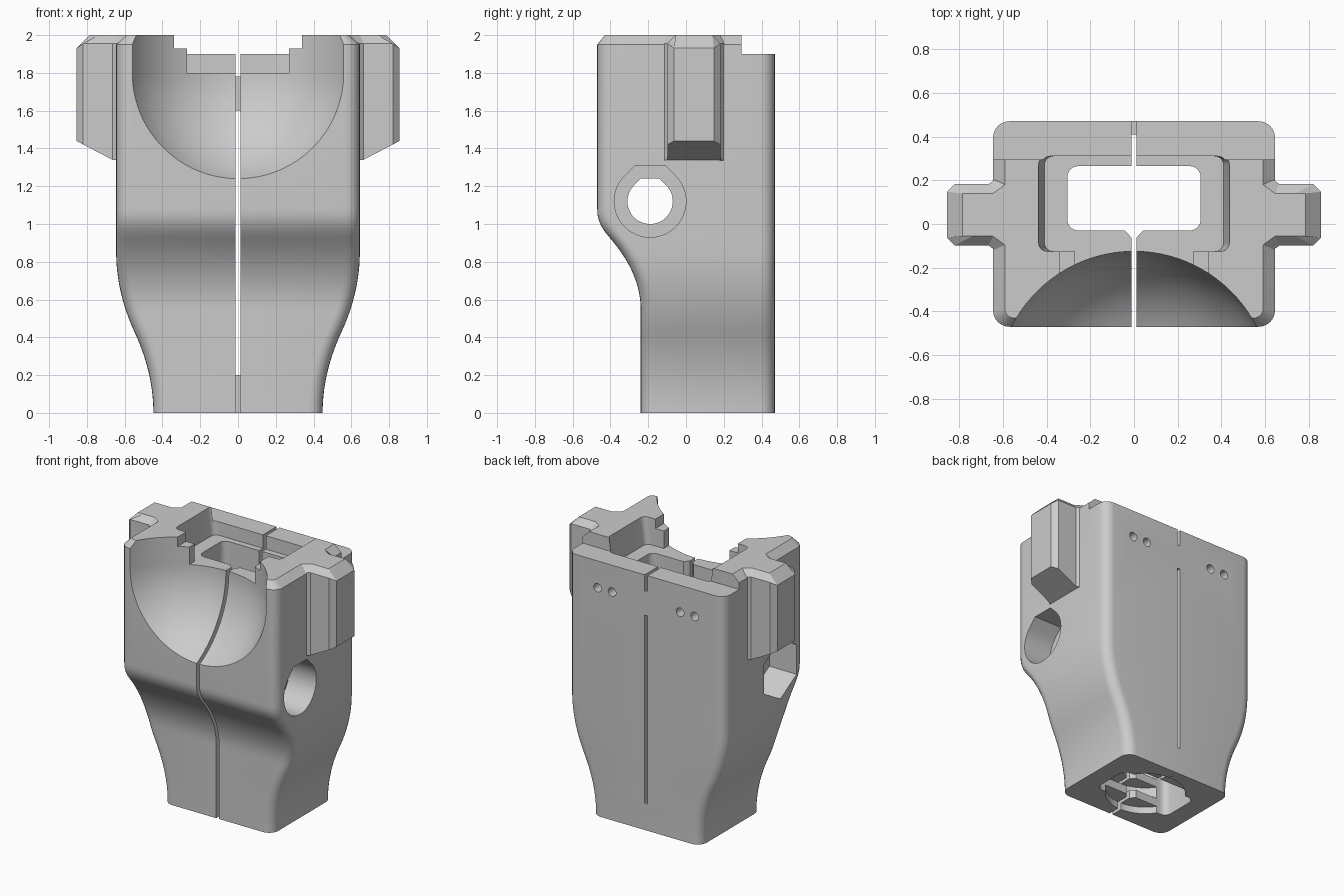
import bpy, bmesh, math
from math import sin, cos, pi

if "Cube" in bpy.data.objects:
    bpy.data.objects.remove(bpy.data.objects["Cube"])

grey = bpy.data.materials.new("plain grey")
grey.use_nodes = True
GREY = (0.6, 0.6, 0.6, 1)
grey.diffuse_color = GREY
grey.node_tree.nodes["Principled BSDF"].inputs["Base Color"].default_value = GREY


def loft(name, rings):
    """Skin equal-length point rings and cap both ends."""
    bm = bmesh.new()
    rows = [[bm.verts.new(p) for p in ring] for ring in rings]
    n = len(rows[0])
    for a, b in zip(rows, rows[1:]):
        for i in range(n):
            j = (i + 1) % n
            bm.faces.new((a[i], a[j], b[j], b[i]))
    bm.faces.new(rows[0])
    bm.faces.new(rows[-1])
    bmesh.ops.recalc_face_normals(bm, faces=bm.faces)
    mesh = bpy.data.meshes.new(name)
    bm.to_mesh(mesh)
    bm.free()
    mesh.materials.append(grey)
    ob = bpy.data.objects.new(name, mesh)
    bpy.context.collection.objects.link(ob)
    return ob


def prism(pts, lo, hi, axis="z"):
    """Extrude a flat outline along z, along y (x, z points) or x (y, z points)."""
    place = {"x": lambda p, t: (t, p[0], p[1]),
             "y": lambda p, t: (p[0], t, p[1]),
             "z": lambda p, t: (p[0], p[1], t)}[axis]
    return loft("cutter", [[place(p, t) for p in pts] for t in (lo, hi)])


def box(hx, y0, y1, z0, z1):
    return prism([(-hx, y0), (hx, y0), (hx, y1), (-hx, y1)], z0, z1)


def circle(cx, cy, r, n=48, start=0.0):
    return [(cx + r * cos(start + 2 * pi * i / n), cy + r * sin(start + 2 * pi * i / n))
            for i in range(n)]


def rounded(hx, y0, y1, r, n=7):
    pts = []
    for k, (cx, cy) in enumerate([(hx - r, y1 - r), (r - hx, y1 - r),
                                  (r - hx, y0 + r), (hx - r, y0 + r)]):
        for i in range(n):
            a = (k + i / (n - 1)) * pi / 2
            pts.append((cx + r * cos(a), cy + r * sin(a)))
    return pts


def teardrop(cx, cz, r, n=36):
    """Round hole with a flat-topped 45 degree roof."""
    pts = [(cx + r * cos(a), cz + r * sin(a))
           for a in (pi * 0.75 + 1.5 * pi * i / n for i in range(n + 1))]
    t = r * math.tan(pi / 8)
    return pts + [(cx + t, cz + r), (cx - t, cz + r)]


def s_curve(z, z0, z1, v0, v1, mid):
    """Two tangent bends from v0 to v1, meeting at fraction mid."""
    t = min(max((z - z0) / (z1 - z0), 0), 1)
    f = t * t / mid if t < mid else 1 - (1 - t) ** 2 / (1 - mid)
    return v0 + (v1 - v0) * f


# Main body: rounded section that widens upward and steps forward
levels = [i * 0.03 for i in range(37)] + [1.95]
sections = []
for z in levels:
    outline = rounded(s_curve(z, 0, 0.85, 0.448, 0.645, 0.5),
                      -s_curve(z, 0.55, 1.07, 0.24, 0.47, 0.74), 0.47, 0.075)
    sections.append([(x, y, z) for x, y in outline])
sections.append([(x, y, 2.0) for x, y in rounded(0.59, -0.43, 0.43, 0.04)])
body = loft("body", sections)

cutters = []

# Ball-shaped bowl in the front, running straight up above its centre
R, BY, BZ = 0.627, -0.752, 1.8
bowl = []
for i in range(33):
    a = -pi / 2 * (1 - i / 32) * 0.995
    bowl.append([(x, y, BZ + R * sin(a)) for x, y in circle(0, BY, R * cos(a), 96)])
bowl.append([(x, y, 2.2) for x, y in circle(0, BY, R, 96)])
cutters.append(loft("cutter", bowl))

# Rear ledge, top pocket, stepped notches and the central shaft
cutters.append(box(1, 0.295, 1, 1.9, 2.3))
cutters.append(loft("cutter", [[(x, y, z) for x, y in rounded(hx, -0.125, 0.31, 0.04)]
                               for hx, z in ((0.41, 1.8), (0.45, 2.1))]))
cutters.append(box(0.34, -0.3, 0, 1.93, 2.2))
cutters.append(box(0.27, -0.3, 0, 1.8, 2.25))
cutters.append(prism(rounded(0.305, -0.03, 0.265, 0.05), -0.2, 2.15))

# Ring grooves in the lower socket
for z0, z1 in ((-0.1, 0.05), (0.11, 0.2), (0.26, 0.5)):
    cutters.append(prism(circle(0, 0.118, 0.27), z0, z1))

# Centre slit: open at the front, partly closed at the back
S = 0.012
cutters.append(box(S, -0.7, 0.05, -0.3, 2.4))
cutters.append(box(S, 0.2, 0.41, -0.3, 2.4))
cutters.append(box(S, 0.3, 0.6, 0.2, 1.6))
cutters.append(box(S, 0.3, 0.6, 1.78, 2.4))
cutters.append(prism([(-S, -0.062), (S, -0.062), (0.05, -0.02), (-0.05, -0.02)], -0.25, 2.35))

# Cross bolt: through hole, round counterbore and hexagonal nut recess
HY, HZ = -0.19, 1.12
cutters.append(prism(teardrop(HY, HZ, 0.12), -1, 1, "x"))
cutters.append(prism(teardrop(HY, HZ, 0.19), 0.42, 1, "x"))
cutters.append(prism(circle(HY, HZ, 0.22, 6, pi / 2), -1, -0.42, "x"))

# Four small holes in the back
for x in (-0.4, -0.28, 0.28, 0.4):
    cutters.append(prism(circle(x, 1.7, 0.032, 20), 0.35, 0.7, "y"))

bpy.context.view_layer.objects.active = body
for cutter in cutters:
    mod = body.modifiers.new("cut", "BOOLEAN")
    mod.operation, mod.solver, mod.object = "DIFFERENCE", "EXACT", cutter
    cutter.hide_render = True
    bpy.ops.object.modifier_apply(modifier=mod.name)
    bpy.data.objects.remove(cutter)

# Side lugs: chamfered blocks with a flared root and sloping underside
half = [(0.56, 0.19), (0.6, 0.19), (0.665, 0.14), (0.82, 0.14), (0.855, 0.105)]
top = [(0.56, 0.145), (0.58, 0.145), (0.645, 0.098), (0.74, 0.098), (0.785, 0.098)]
mirror = lambda pts: pts + [(x, -y) for x, y in reversed(pts)]
for name, side in (("left_lug", 1), ("right_lug", -1)):
    lower = [(side * x, y + 0.042, 1.33 + max(0, x - 0.645) * 0.52) for x, y in mirror(half)]
    upper = [(side * x, y + 0.042, 1.955 - max(0, x - 0.82) * 0.7) for x, y in mirror(half)]
    cap = [(side * x, y + 0.042, 2.0) for x, y in mirror(top)]
    loft(name, [lower, upper, cap])

# Smooth the bends, keep the edges sharp
bpy.ops.object.select_all(action="DESELECT")
body.select_set(True)
bpy.ops.object.shade_smooth_by_angle(angle=math.radians(30))
